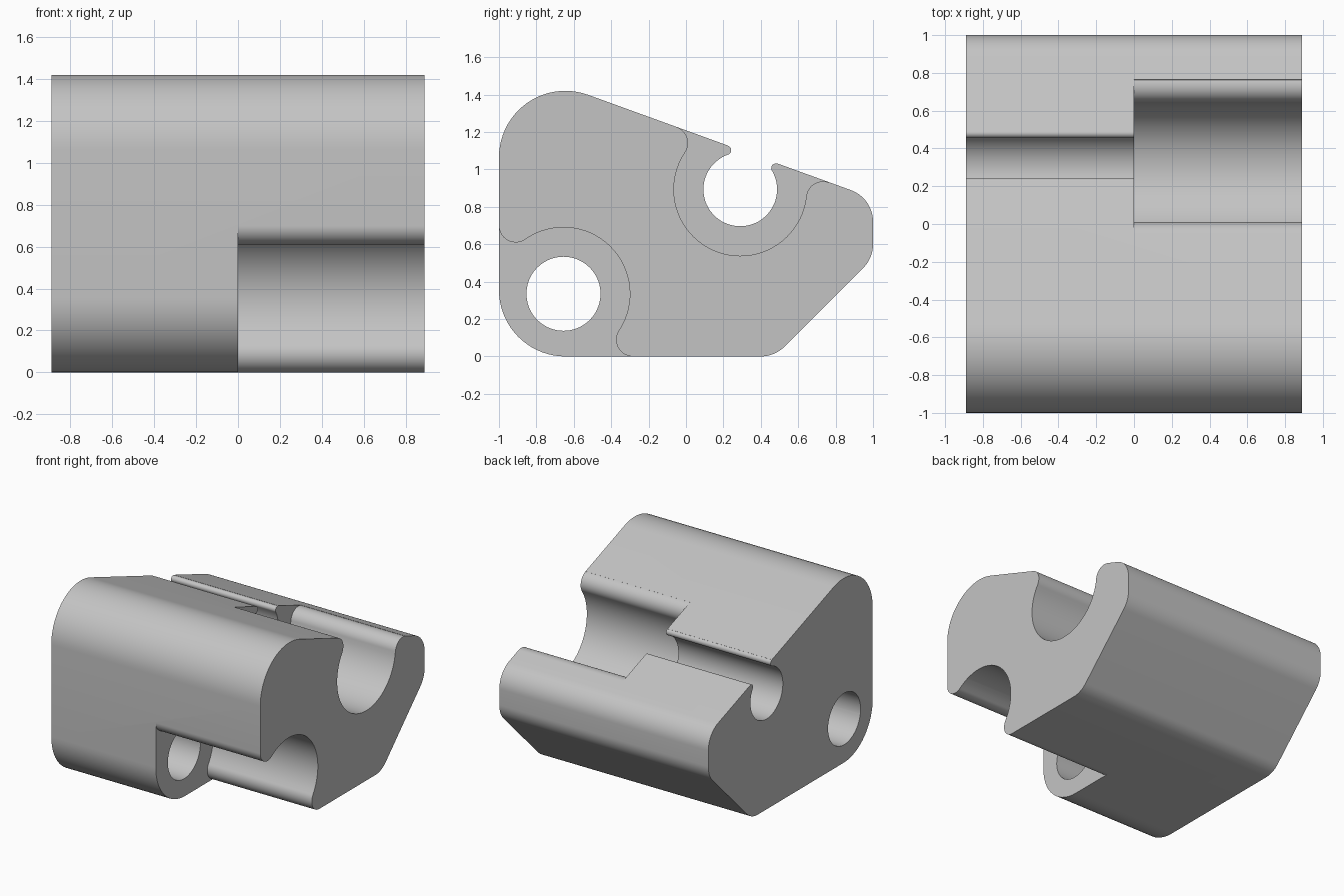
import bpy, bmesh
from math import radians, degrees, cos, sin, sqrt, atan2
from mathutils import Vector

cube = bpy.data.objects.get("Cube")
if cube:
    bpy.data.objects.remove(cube, do_unlink=True)

HALF_WIDTH = 0.89

grey = bpy.data.materials.new("plain grey")
grey.use_nodes = True
colour = (0.55, 0.55, 0.55, 1)
grey.diffuse_color = colour
grey.node_tree.nodes["Principled BSDF"].inputs["Base Color"].default_value = colour


def polar(angle, r=1.0):
    return Vector((cos(radians(angle)), sin(radians(angle)))) * r


def heading(v):
    return degrees(atan2(v.y, v.x))


def arc(centre, r, start, end):
    """Points along an arc in the side plane (y, z)."""
    steps = max(4, round(abs(end - start) / 5))
    return [Vector(centre) + polar(start + (end - start) * i / steps, r)
            for i in range(steps + 1)]


def prism(name, outline, x0, x1):
    """Extrude a (y, z) outline along x."""
    bm = bmesh.new()
    face = bm.faces.new([bm.verts.new((x0, p.x, p.y)) for p in outline])
    out = bmesh.ops.extrude_face_region(bm, geom=[face])
    moved = [g for g in out["geom"] if isinstance(g, bmesh.types.BMVert)]
    bmesh.ops.translate(bm, verts=moved, vec=(x1 - x0, 0, 0))
    bmesh.ops.recalc_face_normals(bm, faces=bm.faces)
    mesh = bpy.data.meshes.new(name)
    bm.to_mesh(mesh)
    bm.free()
    mesh.materials.append(grey)
    obj = bpy.data.objects.new(name, mesh)
    bpy.context.collection.objects.link(obj)
    return obj


def socket(centre, r, lip, wall1, wall2, extra=()):
    """Round recess whose mouth has a rounded lip at each wall.
    A wall is (normal angle, distance from the centre, side)."""
    c = Vector(centre)

    def lip_centre(normal, dist, side):
        along = sqrt((r + lip) ** 2 - (dist - lip) ** 2)
        return c + polar(normal, dist - lip) + polar(normal - 90, side * along)

    f1, f2 = lip_centre(*wall1), lip_centre(*wall2)
    n1, n2 = wall1[0], wall2[0]
    d1, d2 = heading(f1 - c), heading(f2 - c)
    pts = arc(f1, lip, n1, n1 - (n1 - d1 - 180) % 360)
    pts += arc(c, r, d1, d1 + (d2 - d1) % 360)[1:]
    pts += arc(f2, lip, d2 + 180, d2 + 180 - (d2 + 180 - n2) % 360)[1:]
    pts.append(f2 + polar(n2, lip + 0.3))
    pts += [Vector(p) for p in extra]
    pts.append(f1 + polar(n1, lip + 0.3))
    return pts


# Main block outline with rounded corners and a sloping top
outline = (arc((-0.645, 1.065), 0.355, 180, 70)
           + arc((0.82, 0.72), 0.18, 70, 0)
           + arc((0.82, 0.60), 0.18, 0, -45)
           + arc((0.40, 0.18), 0.18, -45, -90)
           + arc((-0.645, 0.355), 0.355, 270, 180))
block = prism("hinge_block", outline, -HALF_WIDTH, HALF_WIDTH)

# Pin hole, narrow snap slot, and the wide recesses on the left half
SLOT, PIN = (0.29, 0.893), (-0.655, 0.335)
slope_walls = ((70, 0.197, -1), (70, 0.197, 1))
cutters = [
    prism("pin_hole_cutter", arc(PIN, 0.198, 0, 360)[:-1], -1, 1),
    prism("snap_slot_cutter", socket(SLOT, 0.197, 0.025, *slope_walls), -1, 1),
    prism("wide_slot_cutter", socket(SLOT, 0.355, 0.09, *slope_walls), 0, 1),
    prism("corner_cutter", socket(PIN, 0.355, 0.09, (270, 0.335, -1),
                                  (180, 0.345, 1), [(-1.3, -0.3)]), 0, 1),
]

bpy.ops.object.select_all(action="DESELECT")
block.select_set(True)
bpy.context.view_layer.objects.active = block
for cutter in cutters:
    cutter.hide_render = True
    mod = block.modifiers.new(cutter.name, "BOOLEAN")
    mod.operation = "DIFFERENCE"
    mod.solver = "EXACT"
    mod.object = cutter
    bpy.ops.object.modifier_apply(modifier=mod.name)
for cutter in cutters:
    bpy.data.objects.remove(cutter, do_unlink=True)

# Smooth curved walls, crisp end faces
bpy.ops.object.shade_smooth_by_angle(angle=radians(30))
